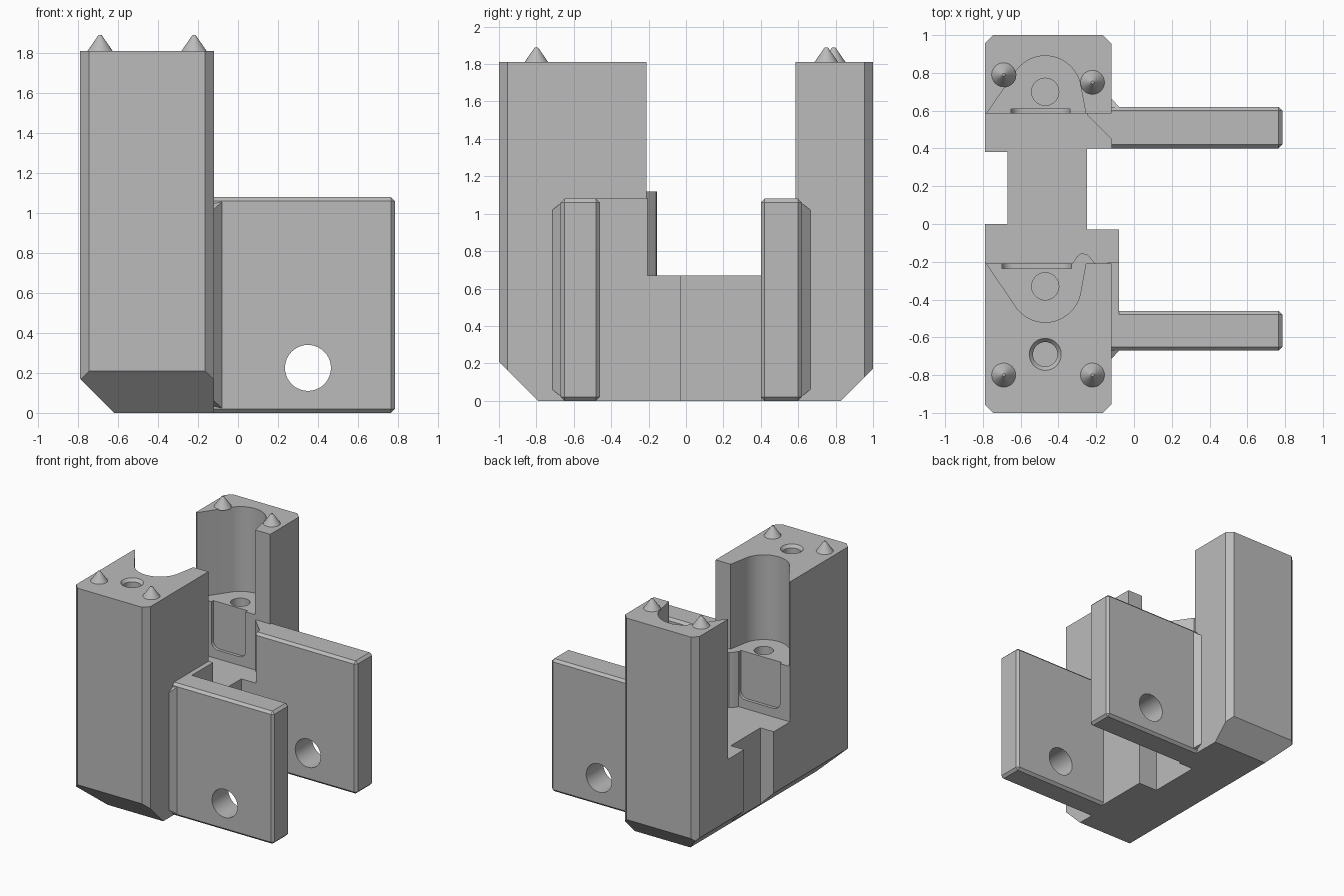
import bpy, bmesh, math

cube = bpy.data.objects.get("Cube")
if cube:
    bpy.data.objects.remove(cube, do_unlink=True)

grey = bpy.data.materials.new("light_grey")
grey.use_nodes = True
COLOUR = (0.5, 0.5, 0.5, 1)
grey.diffuse_color = COLOUR
grey.node_tree.nodes["Principled BSDF"].inputs["Base Color"].default_value = COLOUR


def finish(bm, name):
    bmesh.ops.recalc_face_normals(bm, faces=bm.faces)
    mesh = bpy.data.meshes.new(name)
    bm.to_mesh(mesh)
    bm.free()
    mesh.materials.append(grey)
    ob = bpy.data.objects.new(name, mesh)
    bpy.context.collection.objects.link(ob)
    return ob


def prism(name, outline, lo, hi, axis="z", bevel=0, pick=None, segments=1):
    """Extrude a 2D outline along an axis; bevel the edges accepted by pick."""
    place = {"x": lambda a, b, h: (h, a, b),
             "y": lambda a, b, h: (a, h, b),
             "z": lambda a, b, h: (a, b, h)}[axis]
    bm = bmesh.new()
    low = [bm.verts.new(place(a, b, lo)) for a, b in outline]
    high = [bm.verts.new(place(a, b, hi)) for a, b in outline]
    bm.faces.new(low)
    bm.faces.new(high)
    n = len(low)
    for i in range(n):
        j = (i + 1) % n
        bm.faces.new((low[i], low[j], high[j], high[i]))
    if bevel:
        bmesh.ops.recalc_face_normals(bm, faces=bm.faces)
        edges = [e for e in bm.edges if pick(*(v.co for v in e.verts))]
        bmesh.ops.bevel(bm, geom=edges, offset=bevel, segments=segments,
                        profile=0.5, affect="EDGES")
    return finish(bm, name)


def box(name, x0, x1, y0, y1, z0, z1, **kw):
    return prism(name, [(x0, y0), (x1, y0), (x1, y1), (x0, y1)], z0, z1, **kw)


def cone(name, x, y, z0, z1, r0, r1, axis="z"):
    bm = bmesh.new()
    bmesh.ops.create_cone(bm, cap_ends=True, segments=40, radius1=r0,
                          radius2=r1, depth=z1 - z0)
    for v in bm.verts:
        v.co.z += (z0 + z1) / 2
        if axis == "y":
            v.co = (v.co.x, v.co.z, v.co.y)
        v.co.x += x
        if axis == "y":
            v.co.z += y
        else:
            v.co.y += y
    return finish(bm, name)


def cut(target, cutters):
    for c in cutters:
        m = target.modifiers.new("cut", "BOOLEAN")
        m.operation, m.solver, m.object = "DIFFERENCE", "EXACT", c
    bpy.context.view_layer.update()
    dg = bpy.context.evaluated_depsgraph_get()
    mesh = bpy.data.meshes.new_from_object(target.evaluated_get(dg))
    target.modifiers.clear()
    target.data = mesh
    for c in cutters:
        bpy.data.objects.remove(c, do_unlink=True)


L, R, TOP, FLOOR, SEAT = -0.79, -0.12, 1.81, 0.67, 1.12
MID = -0.47

# U-shaped body with two towers, from its side profile
body = prism("body", [(-0.79, 0), (0.83, 0), (1, 0.17), (1, TOP), (0.585, TOP),
                      (0.585, FLOOR), (-0.21, FLOOR), (-0.21, TOP),
                      (-1, TOP), (-1, 0.21)], L, R, axis="x")
cutters = []

# Chamfered vertical corners
for x, sx in ((L, 1), (R, -1)):
    for sy in (-1, 1):
        cutters.append(prism("corner_cutter", [
            (x - sx * 0.05, sy * 0.905), (x + sx * 0.095, sy * 1.05),
            (x - sx * 0.05, sy * 1.05)], -0.1, 2))

# Chamfered lower right edge, side notches
cutters.append(prism("edge_cutter", [(L - 0.1, 0.27), (L + 0.27, -0.1),
                                     (L - 0.1, -0.1)], -1.2, 1.2, axis="y"))
cutters.append(box("outer_notch_cutter", -0.9, -0.67, 0, 0.38, -0.1, 0.9))
cutters.append(box("inner_notch_cutter", -0.25, 0, -0.03, 0.4, -0.1, 0.9))

# Teardrop pockets, their holes and the shallow panels under them
for s, face, cy, x0, x1 in ((1, 0.585, 0.70, -0.65, -0.34),
                            (-1, -0.21, -0.33, -0.70, -0.33)):
    arc = [math.radians(8 + 135 * i / 24) for i in range(25)]
    outline = [(-0.78, face), (-0.78, face - s * 0.05),
               (-0.255, face - s * 0.05), (-0.255, face)]
    outline += [(MID + 0.19 * math.cos(a), cy + s * 0.19 * math.sin(a)) for a in arc]
    cutters.append(prism("pocket_cutter", outline, SEAT, 2))
    cutters.append(cone("pocket_hole_cutter", MID, cy, 0.85, SEAT + 0.05, 0.072, 0.072))
    ya, yb = sorted((face - s * 0.02, face + s * 0.025))
    cutters.append(box("panel_cutter", x0, x1, ya, yb, 0.74, SEAT + 0.01,
                       bevel=0.06, segments=5,
                       pick=lambda a, b: abs(a.y - b.y) > 0.01 and a.z < 1))

# Countersunk hole in the front tower
cutters.append(cone("bore_cutter", MID, -0.69, 1.4, TOP + 0.1, 0.065, 0.065))
cutters.append(cone("countersink_cutter", MID, -0.69, TOP - 0.03, TOP + 0.01, 0.06, 0.093))
cut(body, cutters)

# Pointed pins on the tower tops
for i, (x, y) in enumerate(((-0.69, -0.8), (-0.22, -0.8), (-0.69, 0.79), (-0.22, 0.75))):
    cone(f"pin_{i + 1}", x, y, TOP - 0.005, TOP + 0.08, 0.067, 0.008)

# Mounting plates with two holes each, and the gusset beside each plate
for name, y0, y1, s in (("front", -0.67, -0.46, -1), ("back", 0.40, 0.62, 1)):
    plate = box(name + "_plate", R, 0.785, y0, y1, 0, 1.08, bevel=0.02,
                pick=lambda a, b: max(a.x, b.x) > 0)
    cut(plate, [cone("bolt_cutter", 0.35, z, y0 - 0.1, y1 + 0.1, 0.115, 0.115, axis="y")
                for z in (0.225, 0.855)])
    edge = y0 if s < 0 else y1
    gusset = prism(name + "_gusset", [(R, edge + s * 0.045), (R + 0.045, edge - s * 0.005),
                                      (R, edge - s * 0.02)], 0.02, 1.06)
    for v in gusset.data.vertices:
        if abs(v.co.y - edge - s * 0.045) < 0.001:
            v.co.z += 0.04 if v.co.z < 0.5 else -0.04

# Ledges tying the plates to the towers
prism("front_ledge", [(-0.48, 0), (-0.03, 0), (-0.03, FLOOR), (-0.205, FLOOR),
                      (-0.205, 1.08), (-0.48, 1.08)], R - 0.02, -0.08, axis="x")
prism("back_wedge", [(R, 0.45), (R, 0.6), (-0.25, 0.6), (-0.25, 0.58)], FLOOR - 0.02, 1.08)

# Small rounded rib on the front tower's inner face
prism("inner_rib", [(-0.2, -0.215), (-0.23, -0.18), (-0.25, -0.16), (-0.28, -0.155),
                    (-0.3, -0.17), (-0.33, -0.215)], FLOOR - 0.02, SEAT)

# Smooth the round surfaces while keeping hard edges
bpy.ops.object.select_all(action="DESELECT")
for ob in bpy.context.collection.objects:
    if ob.type == "MESH" and ob.data.materials and ob.data.materials[0] == grey:
        ob.select_set(True)
        bpy.context.view_layer.objects.active = ob
bpy.ops.object.shade_smooth_by_angle(angle=math.radians(30))
